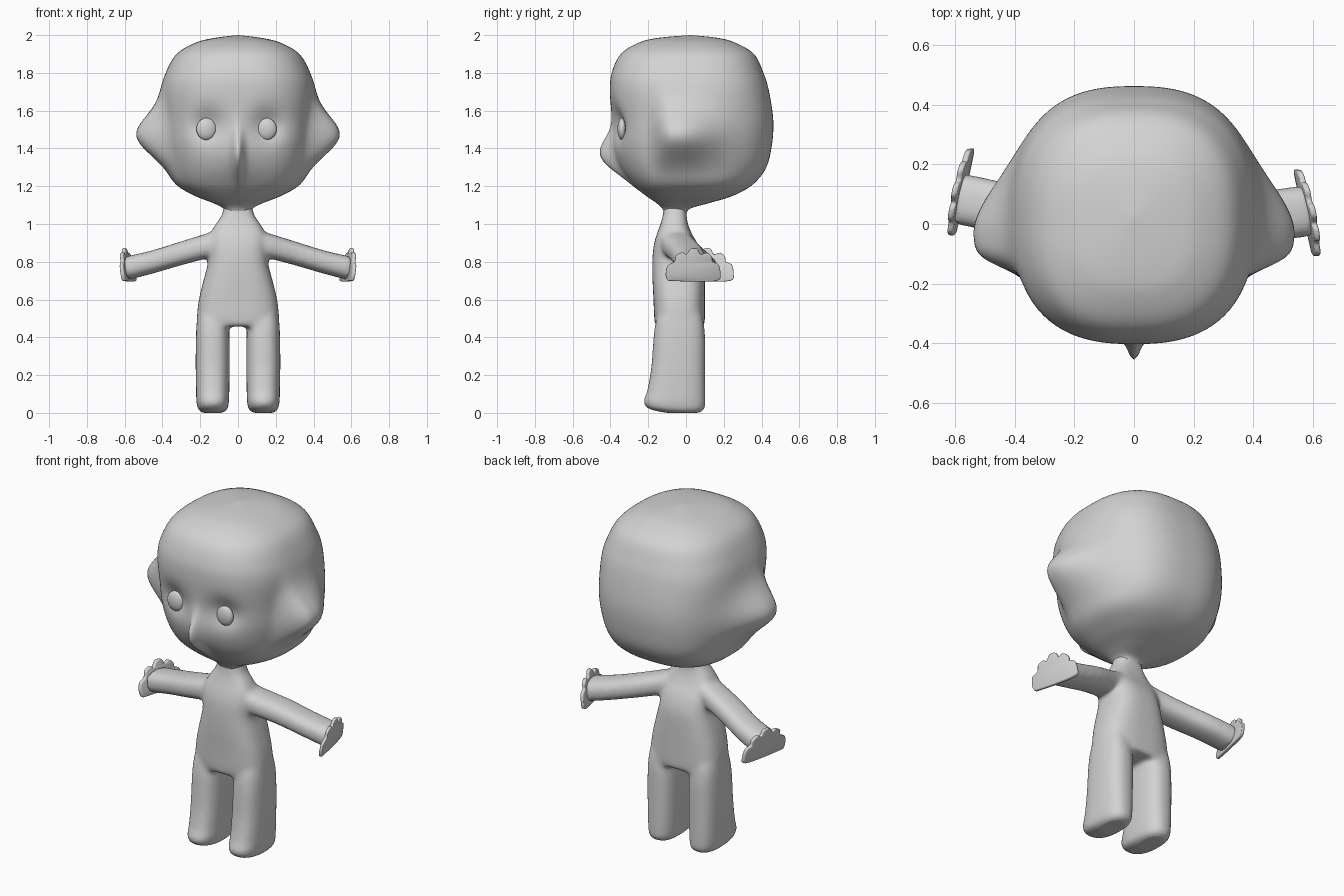
import bpy, bmesh, math
from mathutils import Vector

if "Cube" in bpy.data.objects:
    bpy.data.objects.remove(bpy.data.objects["Cube"])

grey = bpy.data.materials.new("plain grey")
grey.diffuse_color = (0.65, 0.65, 0.65, 1)
grey.use_nodes = True
grey.node_tree.nodes["Principled BSDF"].inputs["Base Color"].default_value = grey.diffuse_color


def spline(rows, steps):
    """Catmull-Rom resampling of a list of number tuples."""
    out = []
    for i in range(len(rows) - 1):
        p = [rows[max(i - 1, 0)], rows[i], rows[i + 1], rows[min(i + 2, len(rows) - 1)]]
        for k in range(steps):
            t = k / steps
            out.append(tuple(
                0.5 * (2 * b + (c - a) * t + (2 * a - 5 * b + 4 * c - d) * t * t
                       + (3 * b - a - 3 * c + d) * t ** 3) for a, b, c, d in zip(*p)))
    return out + [rows[-1]]


def loft(bm, rings, n, segs, place):
    """Skin superellipse rings; place(ring, u, v) gives the point for each ring."""
    loops = []
    for ring, ru, rv in rings:
        loop = []
        for i in range(segs):
            a = 2 * math.pi * i / segs
            c, s = math.cos(a), math.sin(a)
            r = (abs(c / ru) ** n + abs(s / rv) ** n) ** (-1 / n)
            loop.append(bm.verts.new(place(ring, r * c, r * s)))
        loops.append(loop)
    for a, b in zip(loops, loops[1:]):
        for i in range(segs):
            j = (i + 1) % segs
            bm.faces.new((a[i], a[j], b[j], b[i]))
    bm.faces.new(loops[0][::-1])
    bm.faces.new(loops[-1])


def upright(bm, rows, n, segs, steps=4, x=0.0):
    """Vertical loft from rows of (z, half width, front y, back y)."""
    rings = [((z, (f + b) / 2), max(w, 0.004), max((b - f) / 2, 0.004))
             for z, w, f, b in spline(rows, steps)]
    loft(bm, rings, n, segs, lambda r, u, v: (x + u, r[1] + v, r[0]))


def finish(bm, name):
    bmesh.ops.recalc_face_normals(bm, faces=bm.faces[:])
    me = bpy.data.meshes.new(name)
    bm.to_mesh(me)
    bm.free()
    me.materials.append(grey)
    me.shade_smooth()
    ob = bpy.data.objects.new(name, me)
    bpy.context.collection.objects.link(ob)
    return ob


def bell(d, s):
    return math.exp(-d * d / (2 * s * s))


# Head: rounded block, then ears, eye sockets and nose pushed out of it
bm = bmesh.new()
upright(bm, [(1.04, .06, -.11, 0), (1.08, .075, -.125, .02), (1.11, .13, -.155, .12),
             (1.15, .23, -.21, .25), (1.21, .325, -.275, .355), (1.30, .365, -.335, .425),
             (1.42, .39, -.375, .455), (1.55, .40, -.39, .462), (1.70, .405, -.403, .44),
             (1.80, .382, -.393, .41), (1.90, .325, -.345, .36), (1.96, .225, -.25, .26),
             (1.985, .125, -.15, .17), (2.0, .004, .02, .03)], 2.55, 200, 7)
for v in bm.verts:
    x, y, z = v.co
    d = y + .04
    ear = 0.145 * (math.exp(-(d / .115) ** 4) if d < 0 else bell(d, .15)) * bell(z - 1.47, .1)
    v.co.x += math.copysign(ear, x) * min(1, abs(x) / .1)
    if y < -.05:
        v.co.y += 0.045 * bell(abs(x) - .16, .06) * bell(z - 1.52, .06)
        ridge = 0.075 * bell(x, .02) + 0.02 * bell(x, .07)
        v.co.y -= ridge * bell(z - 1.36, .08)
finish(bm, "head")

# Body: torso, legs and arms fused into one smooth skin
bm = bmesh.new()
upright(bm, [(.458, .212, -.16, .095), (.5, .218, -.168, .10), (.6, .207, -.172, .10),
             (.7, .183, -.177, .10), (.8, .158, -.178, .095), (.88, .155, -.172, .07),
             (.94, .15, -.157, .035), (1.0, .118, -.135, .01), (1.05, .085, -.122, .003),
             (1.12, .07, -.115, 0)], 2.9, 48)
for side in (-1, 1):
    upright(bm, [(0, .055, -.10, .07), (.02, .078, -.195, .098), (.06, .086, -.225, .103),
                 (.12, .088, -.205, .103), (.25, .09, -.183, .102), (.42, .088, -.17, .10),
                 (.52, .078, -.15, .085), (.62, .045, -.11, .05)],
            2.6, 40, x=side * .134)
    shift = -.02 * side
    arm = [(.06, -.06, .91, .085, .075), (.16, -.04, .885, .088, .066),
           (.30, .0, .845, .088, .062), (.45, .04 + shift * .7, .80, .086, .06),
           (.59, .065 + shift, .765, .085, .062)]
    rings = [(r[:3], r[3], r[4]) for r in spline(arm, 5)]
    loft(bm, rings, 2.6, 32,
         lambda r, u, v: (side * (r[0] - .25 * u * r[0] + .2 * v * r[0]), r[1] + u, r[2] + v))
body = finish(bm, "body")
fuse = body.modifiers.new("fuse", 'REMESH')
fuse.mode = 'VOXEL'
fuse.voxel_size = 0.011
fuse.use_smooth_shade = True
soften = body.modifiers.new("soften", 'SMOOTH')
soften.factor = 0.5
soften.iterations = 14

# Hands: thin slanted plates with a scalloped finger edge
outline = [(-.135, .70), (-.145, .73), (-.135, .78), (-.10, .80), (-.09, .835), (-.055, .85),
           (-.035, .84), (-.01, .87), (.025, .868), (.04, .84), (.075, .848), (.10, .825),
           (.105, .80), (.135, .785), (.145, .74), (.13, .70), (0, .695)]
outline = spline(outline + outline[:1], 4)[:-1]
for side, name in ((-1, "left_hand"), (1, "right_hand")):
    bm = bmesh.new()
    mid = .072 - .035 * side
    face = bm.faces.new([bm.verts.new((side * (.578 - .22 * y + .16 * (z - .78)), mid + y, z))
                         for y, z in outline])
    res = bmesh.ops.extrude_face_region(bm, geom=[face])
    for v in [g for g in res["geom"] if isinstance(g, bmesh.types.BMVert)]:
        v.co.x += side * .02
    hand = finish(bm, name)
    bevel = hand.modifiers.new("round_edge", 'BEVEL')
    bevel.width = 0.005
    bevel.segments = 2
    bevel.limit_method = 'ANGLE'
    bevel.angle_limit = math.radians(60)

# Eyes: flattened balls in the sockets
for x, name in ((-.168, "left_eye"), (.152, "right_eye")):
    bm = bmesh.new()
    bmesh.ops.create_uvsphere(bm, u_segments=32, v_segments=16, radius=1)
    for v in bm.verts:
        v.co = Vector((x + v.co.x * .053, -.338 + v.co.y * .025, 1.503 + v.co.z * .058))
    finish(bm, name)
